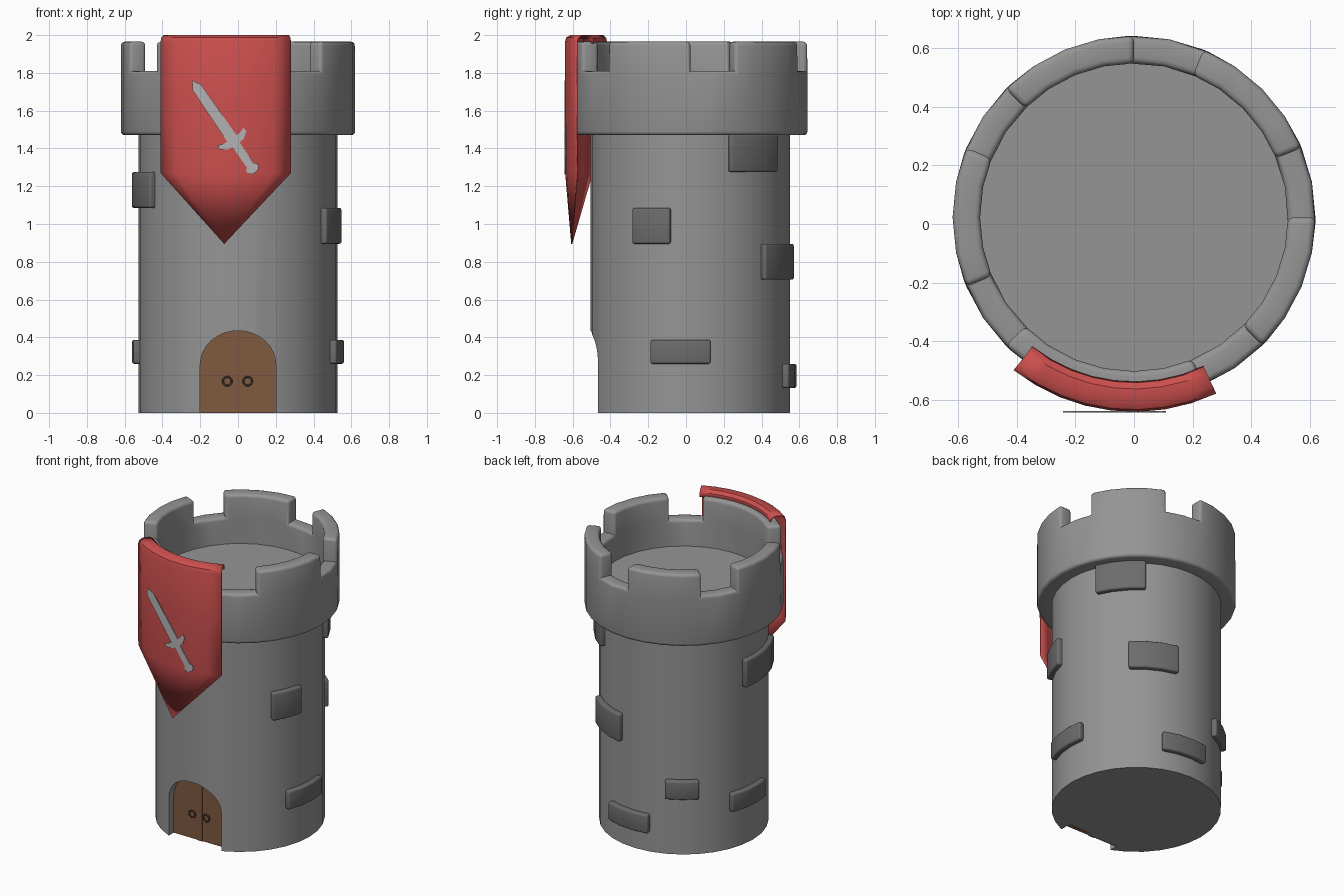
import bpy, bmesh, math
from mathutils import Vector, Matrix

if "Cube" in bpy.data.objects:
    bpy.data.objects.remove(bpy.data.objects["Cube"])

CY = 0.023                # tower axis sits slightly behind the origin
STEP = math.tau / 32      # 32-sided tower


def material(name, rgb):
    m = bpy.data.materials.new(name)
    m.diffuse_color = (*rgb, 1)
    m.use_nodes = True
    m.node_tree.nodes["Principled BSDF"].inputs["Base Color"].default_value = m.diffuse_color
    return m


STONE = material("stone", (0.30, 0.30, 0.30))
DARK = material("dark_stone", (0.15, 0.15, 0.15))
RED = material("red_cloth", (0.61, 0.08, 0.077))
WOOD = material("wood", (0.216, 0.102, 0.051))
IRON = material("iron", (0.06, 0.04, 0.03))
STEEL = material("steel", (0.45, 0.45, 0.45))


def polar(r, a, z):
    return Vector((r * math.cos(a), CY + r * math.sin(a), z))


def finish(bm, name, mat, smooth=35):
    bmesh.ops.recalc_face_normals(bm, faces=bm.faces)
    me = bpy.data.meshes.new(name)
    bm.to_mesh(me)
    bm.free()
    ob = bpy.data.objects.new(name, me)
    bpy.context.collection.objects.link(ob)
    me.materials.append(mat)
    me.shade_smooth()
    me.set_sharp_from_angle(angle=math.radians(smooth))
    return ob


def arc_blocks(name, cells, zs, r0, r1, bevel, mat):
    """Curved masonry: cells are (segment, level); only outside faces are made."""
    bm = bmesh.new()

    def face(*pts):
        bm.faces.new([bm.verts.new(polar(r, i * STEP, z)) for r, i, z in pts])

    for i, k in cells:
        j, a, b = i + 1, zs[k], zs[k + 1]
        face((r1, i, a), (r1, j, a), (r1, j, b), (r1, i, b))
        face((r0, i, a), (r0, j, a), (r0, j, b), (r0, i, b))
        for z, other in ((a, k - 1), (b, k + 1)):
            if (i, other) not in cells:
                face((r0, i, z), (r1, i, z), (r1, j, z), (r0, j, z))
        for s, n in ((i, i - 1), (j, j)):
            if (n, k) not in cells and (n % 32, k) not in cells:
                face((r0, s, a), (r1, s, a), (r1, s, b), (r0, s, b))
    bmesh.ops.remove_doubles(bm, verts=bm.verts, dist=1e-4)
    bmesh.ops.recalc_face_normals(bm, faces=bm.faces)

    def hidden(e):
        return all(v.co.z < zs[0] + 1e-3 and
                   math.hypot(v.co.x, v.co.y - CY) < r0 + 1e-3 for v in e.verts)

    edges = [e for e in bm.edges if e.is_manifold
             and e.calc_face_angle_signed() > 0.7 and not hidden(e)]
    bmesh.ops.bevel(bm, geom=edges, offset=bevel, segments=3, profile=0.5,
                    affect='EDGES', clamp_overlap=True)
    return finish(bm, name, mat)


def prism(name, outline, y0, y1, mat):
    """Extrude an (x, z) outline from y0 to y1."""
    bm = bmesh.new()
    f = bm.faces.new([bm.verts.new((x, y0, z)) for x, z in outline])
    ext = bmesh.ops.extrude_face_region(bm, geom=[f])
    bmesh.ops.translate(bm, vec=(0, y1 - y0, 0),
                        verts=[g for g in ext["geom"] if isinstance(g, bmesh.types.BMVert)])
    return finish(bm, name, mat)


def arch(bottom):
    pts = [(-0.2, bottom), (0.2, bottom)]
    for i in range(17):
        a = math.pi * i / 16
        pts.append((0.2 * math.cos(a), 0.255 + 0.18 * math.sin(a)))
    return pts


# Tower body with the arched door recess
FLOOR = 1.63
bm = bmesh.new()
bmesh.ops.create_cone(bm, cap_ends=True, segments=32, radius1=0.528, radius2=0.528,
                      depth=FLOOR, matrix=Matrix.Translation((0, CY, FLOOR / 2)))
body = finish(bm, "tower_body", STONE)
cutter = prism("door_cutter", arch(-0.1), -0.8, -0.405, STONE)
cutter.hide_render = True
mod = body.modifiers.new("door_recess", 'BOOLEAN')
mod.operation = 'DIFFERENCE'
mod.solver = 'EXACT'
mod.object = cutter
bpy.context.view_layer.objects.active = body
bpy.ops.object.modifier_apply(modifier=mod.name)
bpy.data.objects.remove(cutter)
body.data.set_sharp_from_angle(angle=math.radians(35))

# Battlement ring with five merlons, the front one longer
cells = {(i, 0) for i in range(32)}
for start, count in ((2, 4), (8, 4), (14, 4), (20, 6), (28, 4)):
    cells |= {(start + n, 1) for n in range(count)}
arc_blocks("battlement", cells, (1.47, 1.81, 1.965), 0.526, 0.62, 0.02, STONE)

# Raised bricks: first segment, segment count, bottom, top
for start, count, z0, z1 in ((2, 3, 1.275, 1.475), (-3, 2, 0.895, 1.085),
                             (4, 3, 0.705, 0.895), (-2, 3, 0.26, 0.387),
                             (6, 3, 0.132, 0.26), (10, 2, 0.387, 0.515),
                             (14, 3, 0.26, 0.387), (15, 4, 1.085, 1.275)):
    arc_blocks("brick", {(start + n, 0) for n in range(count)}, (z0, z1),
               0.505, 0.562, 0.012, DARK)

# Door, centre strip and ring handles
prism("door", arch(0.0), -0.413, -0.38, WOOD)
prism("door_strip", [(-0.02, 0), (0.02, 0), (0.02, 0.43), (-0.02, 0.43)],
      -0.419, -0.40, WOOD)
for x in (-0.057, 0.051):
    bpy.ops.mesh.primitive_torus_add(location=(x, -0.417, 0.168),
                                     rotation=(math.pi / 2, 0, 0),
                                     major_radius=0.023, minor_radius=0.005,
                                     major_segments=20, minor_segments=8)
    ring = bpy.context.object
    ring.name = "door_handle"
    ring.data.materials.append(IRON)
    ring.data.shade_smooth()

# Banner draped over the front merlon, ending in a point
profile = [(0.563, 1.955), (0.568, 1.982), (0.588, 1.998), (0.635, 1.998),
           (0.655, 1.985), (0.662, 1.96), (0.662, 1.65), (0.66, 1.27)]
A0, A1, N = math.radians(231.8), math.radians(295), 8
bm = bmesh.new()
rows = [[bm.verts.new(polar(r, A0 + (A1 - A0) * i / N, z)) for i in range(N + 1)]
        for r, z in profile]
for lo, hi in zip(rows, rows[1:]):
    for i in range(N):
        bm.faces.new((lo[i], lo[i + 1], hi[i + 1], hi[i]))
tip = bm.verts.new(polar(0.632, math.radians(263.4), 0.895))
for i in range(N):
    bm.faces.new((rows[-1][i], rows[-1][i + 1], tip))
banner = finish(bm, "banner", RED)
thick = banner.modifiers.new("cloth", 'SOLIDIFY')
thick.thickness = 0.006
thick.offset = 0

# Flat sword emblem: half-widths along its axis, mirrored
half = [(0.045, 0.027), (0.372, 0.03), (0.372, 0.05), (0.36, 0.083), (0.385, 0.085),
        (0.41, 0.05), (0.412, 0.022), (0.545, 0.022), (0.555, 0.034), (0.575, 0.034),
        (0.59, 0.018)]
loop = [(0, 0)] + half + [(u, -v) for u, v in reversed(half)]
d = Vector((0.565, -0.825)).normalized()
prism("sword_emblem", [(-0.243 + d.x * u - d.y * v, 1.76 + d.y * u + d.x * v)
                       for u, v in loop], -0.644, -0.639, STEEL)
